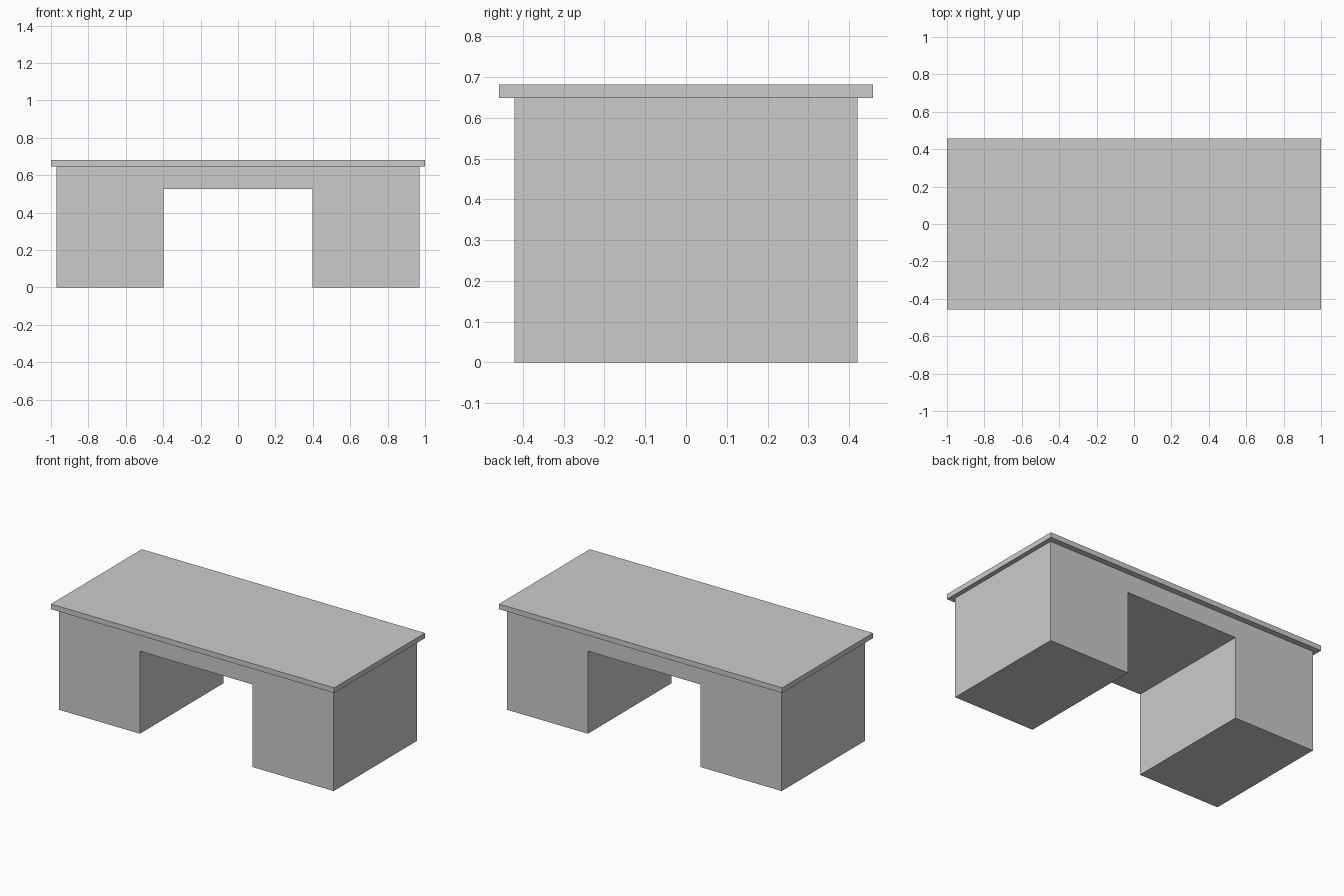
import bpy, bmesh

if "Cube" in bpy.data.objects:
    bpy.data.objects.remove(bpy.data.objects["Cube"])


def extrude_profile(name, points, half_depth):
    """Extrude an XZ outline along y, centred on y = 0."""
    bm = bmesh.new()
    face = bm.faces.new([bm.verts.new((x, -half_depth, z)) for x, z in points])
    ext = bmesh.ops.extrude_face_region(bm, geom=[face])
    verts = [g for g in ext["geom"] if isinstance(g, bmesh.types.BMVert)]
    bmesh.ops.translate(bm, verts=verts, vec=(0, 2 * half_depth, 0))
    bmesh.ops.recalc_face_normals(bm, faces=bm.faces)
    mesh = bpy.data.meshes.new(name)
    bm.to_mesh(mesh)
    bm.free()
    obj = bpy.data.objects.new(name, mesh)
    bpy.context.collection.objects.link(obj)
    return obj


def mirrored(right_half):
    """Complete a symmetric outline from its right half."""
    return right_half + [(-x, z) for x, z in reversed(right_half)]


BODY_TOP, TOP = 0.648, 0.681

# Two pedestals joined by an apron over the open kneehole
extrude_profile("desk_body", mirrored(
    [(0.398, 0.527), (0.398, 0), (0.971, 0), (0.971, BODY_TOP)]), 0.421)

# Overhanging table top
extrude_profile("desk_top", mirrored([(1, BODY_TOP), (1, TOP)]), 0.458)
